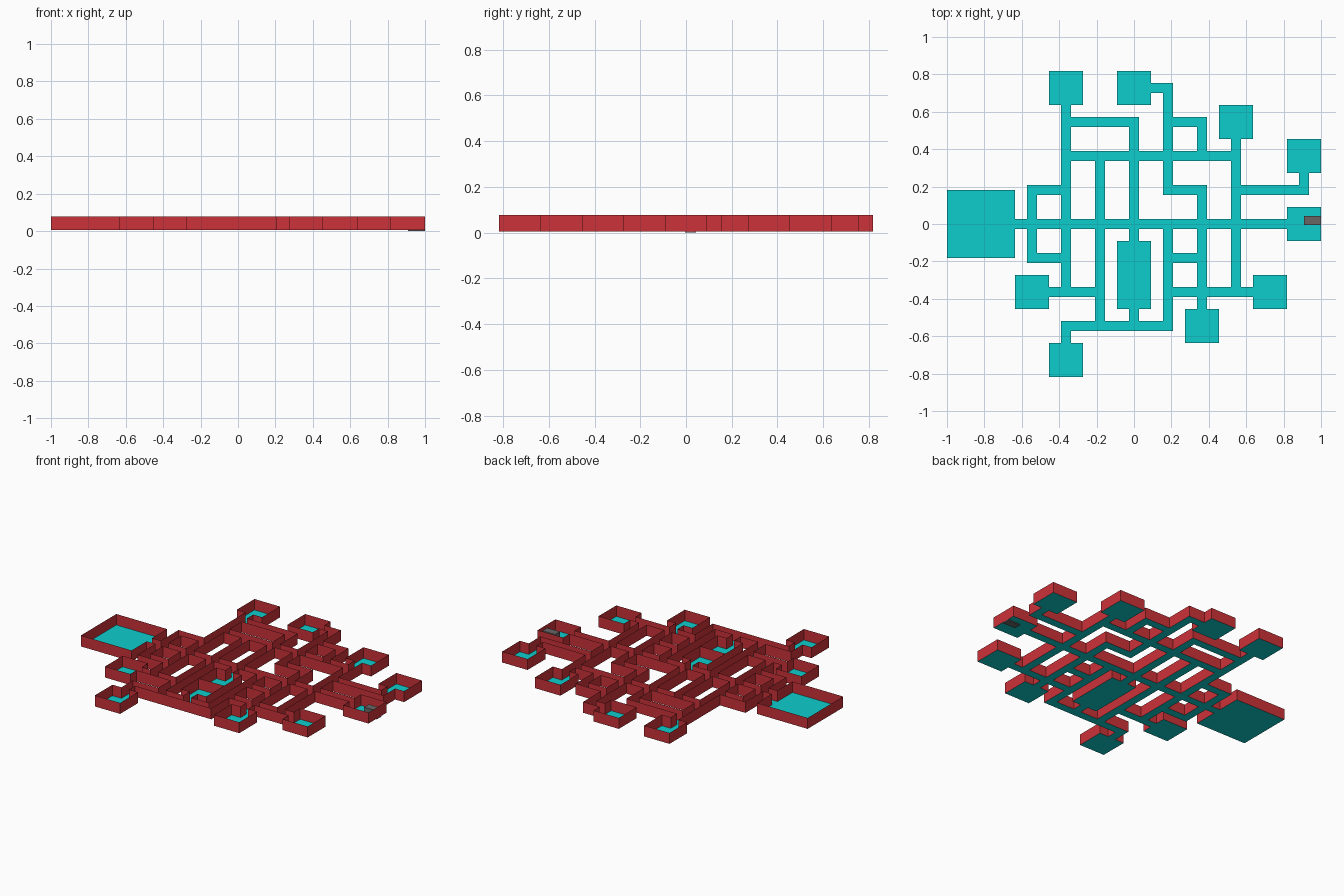
import bpy, bmesh

if "Cube" in bpy.data.objects:
    bpy.data.objects.remove(bpy.data.objects["Cube"])

U = 2 / 11            # layout module
HALF = 0.15 * U       # half corridor width
FLOOR_Z, TOP_Z = 0.006, 0.077


def material(name, color):
    m = bpy.data.materials.new(name)
    m.diffuse_color = (*color, 1)
    m.use_nodes = True
    m.node_tree.nodes["Principled BSDF"].inputs["Base Color"].default_value = m.diffuse_color
    return m


teal = material("teal", (0.004, 0.61, 0.61))
red = material("red", (0.6, 0.032, 0.04))
grey = material("grey", (0.14, 0.13, 0.13))


def add_object(name, bm, mat):
    me = bpy.data.meshes.new(name)
    bm.to_mesh(me)
    bm.free()
    me.materials.append(mat)
    ob = bpy.data.objects.new(name, me)
    bpy.context.collection.objects.link(ob)
    return ob


# Room centres in modules, each one module wide
rooms = [(-2, 4), (0, 4), (3, 3), (5, 2), (5, 0), (4, -2), (2, -3),
         (-2, -4), (-3, -2), (0, -1), (0, -2)]
# Corridors: fixed coordinate, start, end in modules
vertical = [(-3, -1, 1), (-2, -2, 4), (-2, -4, -3), (-1, -3, 2), (0, -1, 3),
            (0, -3, -2), (1, 1, 4), (1, -3, 0), (2, 2, 3), (2, -3, 1),
            (3, -2, 3), (5, 1, 2)]
horizontal = [(4, 0, 1), (3, -2, 0), (3, 1, 2), (2, -2, 3), (1, -3, -2),
              (1, 1, 2), (1, 3, 5), (0, -4, 5), (-1, -3, -2), (-1, 1, 2),
              (-2, -3, -1), (-2, 1, 4), (-3, -2, 1)]

# All floor areas as rectangles x0, x1, y0, y1
rects = [(-5.5 * U, -3.5 * U, -U, U)]
rects += [((x - .5) * U, (x + .5) * U, (y - .5) * U, (y + .5) * U) for x, y in rooms]
rects += [(x * U - HALF, x * U + HALF, a * U - HALF, b * U + HALF) for x, a, b in vertical]
rects += [(a * U - HALF, b * U + HALF, y * U - HALF, y * U + HALF) for y, a, b in horizontal]
rects = [tuple(round(v, 4) for v in r) for r in rects]

# Floor: union of the rectangles on their shared grid lines
xs = sorted({v for r in rects for v in r[:2]})
ys = sorted({v for r in rects for v in r[2:]})
floor = bmesh.new()
for x0, x1 in zip(xs, xs[1:]):
    for y0, y1 in zip(ys, ys[1:]):
        cx, cy = (x0 + x1) / 2, (y0 + y1) / 2
        if any(r[0] < cx < r[1] and r[2] < cy < r[3] for r in rects):
            floor.faces.new([floor.verts.new((x, y, FLOOR_Z)) for x, y in
                             ((x0, y0), (x1, y0), (x1, y1), (x0, y1))])
bmesh.ops.remove_doubles(floor, verts=floor.verts[:], dist=0.0003)

# Walls: thin sheets standing on the floor outline, plus one room divider
walls = bmesh.new()


def wall(a, b):
    pts = [(*a, FLOOR_Z), (*b, FLOOR_Z), (*b, TOP_Z), (*a, TOP_Z)]
    walls.faces.new([walls.verts.new(p) for p in pts])


for e in floor.edges:
    if e.is_boundary:
        loop = e.link_loops[0]
        wall(loop.vert.co.xy, loop.link_loop_next.vert.co.xy)
wall((-U / 2, -1.5 * U), (U / 2, -1.5 * U))
bmesh.ops.remove_doubles(walls, verts=walls.verts[:], dist=0.0003)

for bm in (floor, walls):
    bmesh.ops.dissolve_limit(bm, angle_limit=0.01, verts=bm.verts[:], edges=bm.edges[:])
add_object("floor", floor, teal)
add_object("walls", walls, red)

# Small block in the end room
block = bmesh.new()
bmesh.ops.create_cube(block, size=1)
for v in block.verts:
    v.co = (0.954 + v.co.x * 0.09, 0.019 + v.co.y * 0.048, 0.0275 + v.co.z * 0.055)
add_object("end_block", block, grey)
